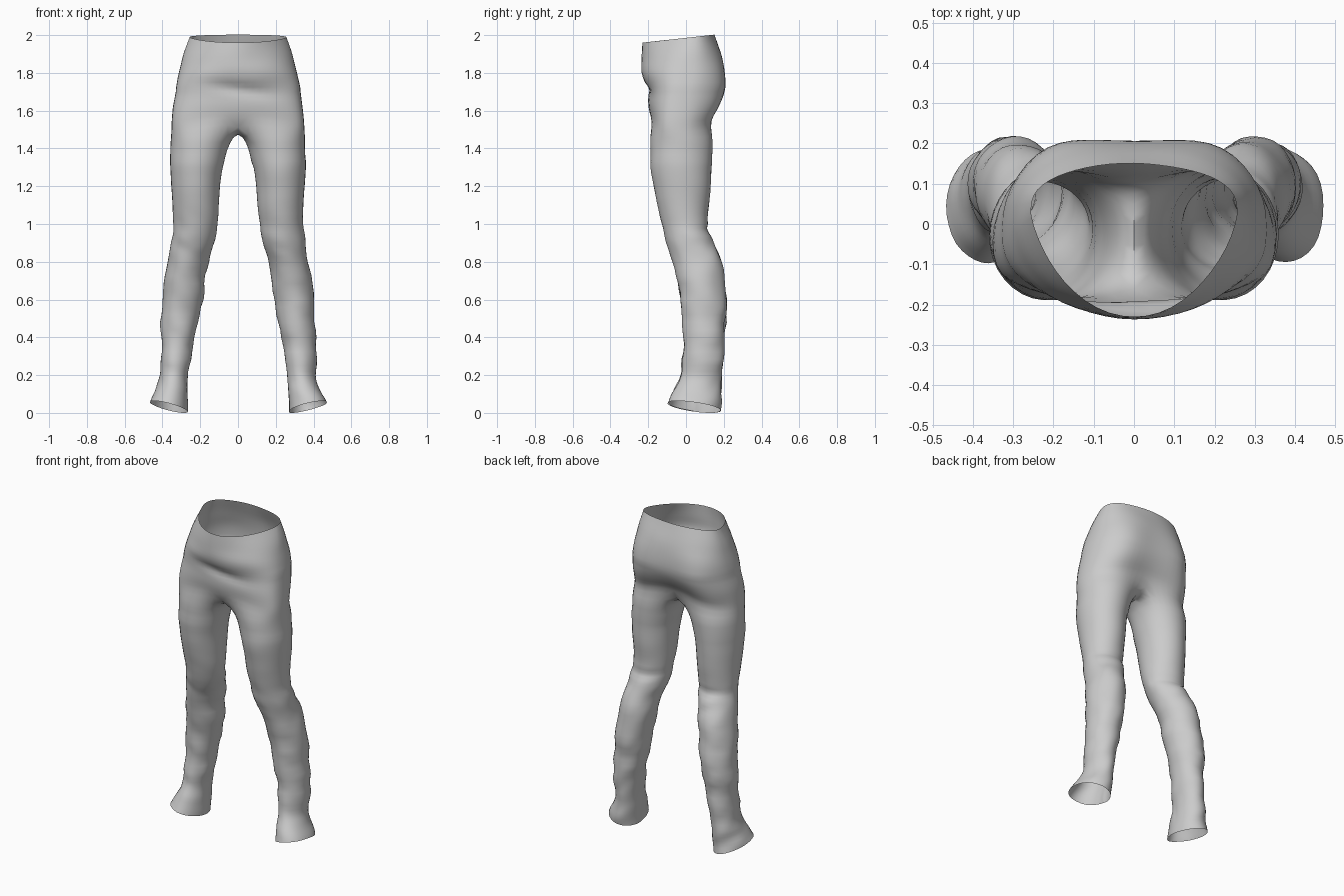
import bpy, bmesh
from math import sin, cos, pi, radians, exp
from mathutils import Vector, noise

cube = bpy.data.objects.get("Cube")
if cube:
    bpy.data.objects.remove(cube)

OUTER, INNER = 27, 9    # points round the outside, and along the crotch seam

# Hips: z, half width, y of widest point, front y, back y, buttock lobe, front roundness
HIPS = [(1.50, .357, -.04, -.185, .11, .045, .5),
        (1.60, .348, -.03, -.20, .165, .045, .6),
        (1.70, .333, -.02, -.205, .20, .042, .75),
        (1.80, .313, 0, -.235, .205, .025, .9),
        (1.90, .29, .01, -.235, .185, .008, 1.15),
        (2.00, .257, .03, -.23, .15, 0, 1.4)]

# Leg: z, inner x, outer x, front y, back y
LEG = [(1.45, .035, .36, -.197, .15),
       (1.30, .08, .359, -.186, .135),
       (1.15, .10, .35, -.162, .127),
       (1.00, .112, .342, -.125, .115),
       (.90, .13, .358, -.10, .15),
       (.80, .16, .375, -.07, .185),
       (.60, .188, .40, -.03, .215),
       (.40, .228, .41, -.012, .205),
       (.22, .262, .408, -.025, .19),
       (.12, .265, .43, -.06, .185),
       (.03, .27, .462, -.095, .18)]


def smooth_rows(rows, steps):
    """Fill in rows between the given ones along a smooth spline."""
    out = []
    for i in range(len(rows) - 1):
        a, b = rows[max(i - 1, 0)], rows[i]
        c, d = rows[i + 1], rows[min(i + 2, len(rows) - 1)]
        for k in range(steps):
            t = k / steps
            out.append([q + .5 * t * (r - p + t * (2 * p - 5 * q + 4 * r - s
                        + t * (3 * (q - r) + s - p)))
                        for p, q, r, s in zip(a, b, c, d)])
    return out + [list(rows[-1])]


def clamp(v):
    return max(0, min(1, v))


def hip_point(row, t):
    z, w, yc, yf, yb, lobe, power = row
    c = cos(t)
    if c > 0:
        y = yc + (yf - yc) * c ** power
    else:
        y = yc + (yb - yc) * abs(c) ** .75 + lobe * sin(2 * t) ** 2 * abs(c)
    z += .06 * c ** 4 * clamp((1.7 - z) / .2)            # seam rises to the crotch
    z += .04 * (y - .13) / .36 * clamp((z - 1.8) / .2)   # waist dips at the front
    return Vector((w * sin(t), y, z))


def leg_point(row, t):
    z, xi, xo, yf, yb = row
    u, v = sin(t), -cos(t)
    flare = clamp((.22 - z) / .19)
    x = (xi + xo) / 2 + (xo - xi) / 2 * u
    y = (yf + yb) / 2 + (yb - yf) / 2 * v
    x -= .025 * flare * v                                # toes point outward
    y += .03 * flare * u
    z += flare * (.02 * u - .025 * v)                    # hem lifts at the toe
    return Vector((x, y, z))


def wrinkle(p):
    """Cloth folds: soft everywhere, stronger behind the knee and at the shin."""
    lower = clamp((1.1 - p.z) / .2)
    n = noise.noise(Vector((p.x * 5, p.y * 5, p.z * 9)))
    fine = noise.noise(Vector((p.x * 9 + 4, p.y * 9, p.z * 15 + p.x * 8)))
    centre = Vector((.28 if p.x > 0 else -.28, .05, p.z)) if p.z < 1.3 else Vector((0, 0, p.z))
    out = (p - centre).normalized()
    move = out * (n * (.004 + .008 * lower) + fine * .007 * lower)
    if p.z < 1.2 and p.y > 0:
        move.y -= .012 * exp(-((p.z - .97) / .022) ** 2)
    if p.z > 1.55 and p.y < -.1:
        band = p.z - 1.715 + .15 * p.x
        move.y += .016 * exp(-(band / .03) ** 2) * exp(-(p.x / .16) ** 2)
    return move


bm = bmesh.new()


def bridge(a, b, closed):
    n = len(a)
    for i in range(n if closed else n - 1):
        j = (i + 1) % n
        bm.faces.new((a[i], a[j], b[j], b[i]))


def build_half(side):
    def ring(points):
        return [bm.verts.new((p.x * side, p.y, p.z)) for p in points]
    angles = [pi * i / (OUTER - 1) for i in range(OUTER)]
    hips = [ring([hip_point(r, t) for t in angles]) for r in smooth_rows(HIPS, 4)]
    for low, high in zip(hips, hips[1:]):
        bridge(low, high, False)
    # Saddle seam between the legs
    back, front = hips[0][-1].co, hips[0][0].co
    seam = []
    for k in range(1, INNER + 1):
        f = k / (INNER + 1)
        p = back.lerp(front, f)
        seam.append(Vector((0, p.y, p.z - .04 * sin(pi * f))))
    above = hips[0] + ring(seam)
    # Leg tube down to the hem
    half = radians(50)
    turn = [-half + (pi + 2 * half) * i / (OUTER - 1) for i in range(OUTER)]
    turn += [pi + half + (pi - 2 * half) * k / (INNER + 1) for k in range(1, INNER + 1)]
    for r in smooth_rows(LEG, 5):
        below = ring([leg_point(r, t) for t in turn])
        bridge(below, above, True)
        above = below


for side in (1, -1):
    build_half(side)
bmesh.ops.remove_doubles(bm, verts=bm.verts[:], dist=.0005)
bmesh.ops.recalc_face_normals(bm, faces=bm.faces[:])

# Relax the cloth where the legs join, then add folds
joint = [v for v in bm.verts if 1.36 < v.co.z < 1.72]
for _ in range(5):
    bmesh.ops.smooth_vert(bm, verts=joint, factor=.5,
                          use_axis_x=True, use_axis_y=True, use_axis_z=True)
for v in bm.verts:
    v.co += wrinkle(v.co)
lowest = min(v.co.z for v in bm.verts)
for v in bm.verts:
    v.co.z -= lowest * clamp((.3 - v.co.z) / .3)

mesh = bpy.data.meshes.new("trousers")
bm.to_mesh(mesh)
bm.free()
trousers = bpy.data.objects.new("trousers", mesh)
bpy.context.collection.objects.link(trousers)

cloth = bpy.data.materials.new("grey_cloth")
cloth.use_nodes = True
grey = (.6, .6, .6, 1)
cloth.diffuse_color = grey
cloth.node_tree.nodes["Principled BSDF"].inputs["Base Color"].default_value = grey
mesh.materials.append(cloth)

bpy.context.view_layer.objects.active = trousers
trousers.select_set(True)
bpy.ops.object.shade_smooth_by_angle(angle=radians(60))
